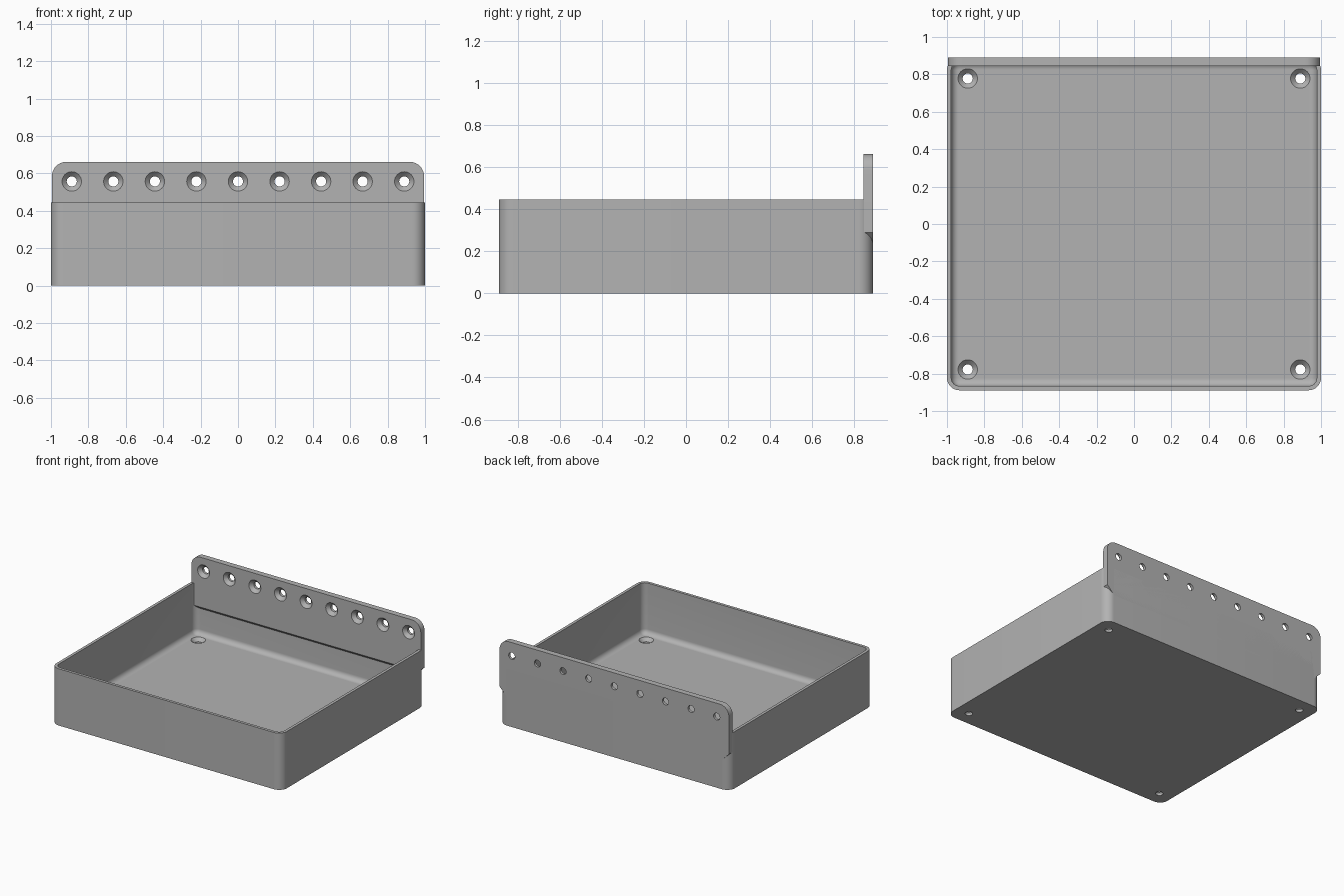
import bpy
import bmesh
from math import sin, cos, pi, radians
from mathutils import Matrix

if "Cube" in bpy.data.objects:
    bpy.data.objects.remove(bpy.data.objects["Cube"], do_unlink=True)

HX, HY, HEIGHT = 1.0, 0.889, 0.445     # tray half sizes and height
WALL, FLOOR, RADIUS, FILLET = 0.0225, 0.0445, 0.067, 0.04
PLATE = 0.0455                         # plate thickness
TOP, LOW = 0.662, 0.225                # plate top and bottom

grey = bpy.data.materials.new("plain_grey")
grey.use_nodes = True
colour = (0.45, 0.45, 0.45, 1)
grey.diffuse_color = colour
grey.node_tree.nodes["Principled BSDF"].inputs["Base Color"].default_value = colour


def make_object(name, bm):
    bmesh.ops.recalc_face_normals(bm, faces=bm.faces)
    mesh = bpy.data.meshes.new(name)
    bm.to_mesh(mesh)
    bm.free()
    obj = bpy.data.objects.new(name, mesh)
    bpy.context.collection.objects.link(obj)
    mesh.materials.append(grey)
    return obj


def arc(cx, cy, r, start, steps=10):
    """Quarter circle, counter-clockwise from the start angle."""
    return [(cx + r * cos(start + pi / 2 * i / steps),
             cy + r * sin(start + pi / 2 * i / steps)) for i in range(steps + 1)]


def rounded_loop(bm, inset, z):
    """Rounded rectangle, moved inward from the tray outline."""
    r = RADIUS - inset
    cx, cy = HX - RADIUS, HY - RADIUS
    corners = ((cx, cy), (-cx, cy), (-cx, -cy), (cx, -cy))
    return [bm.verts.new((x, y, z)) for k, (px, py) in enumerate(corners)
            for x, y in arc(px, py, r, k * pi / 2)]


def countersink(bm, matrix, depth):
    """Screw hole cutter: wide at the local top, narrow at the bottom."""
    profile = ((0.052, 0.02), (0.052, 0), (0.027, -0.025), (0.027, -depth - 0.02))
    rings = [[bm.verts.new(matrix @ Matrix.Rotation(2 * pi * i / 32, 4, 'Z')
              @ Matrix.Translation((r, 0, z)).translation) for i in range(32)]
             for r, z in profile]
    bridge(bm, rings)


def bridge(bm, loops):
    """Skin successive loops and cap both ends."""
    for a, b in zip(loops, loops[1:]):
        for i in range(len(a)):
            j = (i + 1) % len(a)
            bm.faces.new((a[i], a[j], b[j], b[i]))
    bm.faces.new(loops[0])
    bm.faces.new(loops[-1])


def drill_and_smooth(obj, matrices, depth):
    bm = bmesh.new()
    for m in matrices:
        countersink(bm, m, depth)
    cutter = make_object("hole_cutter", bm)
    cutter.hide_render = True
    mod = obj.modifiers.new("holes", 'BOOLEAN')
    mod.operation = 'DIFFERENCE'
    mod.solver = 'EXACT'
    mod.object = cutter
    bpy.ops.object.select_all(action='DESELECT')
    bpy.context.view_layer.objects.active = obj
    obj.select_set(True)
    bpy.ops.object.modifier_apply(modifier=mod.name)
    bpy.data.objects.remove(cutter, do_unlink=True)
    bpy.ops.object.shade_smooth_by_angle(angle=radians(30))


# Open tray: outer wall, rim, inner wall and a filleted floor
bm = bmesh.new()
loops = [rounded_loop(bm, 0, 0), rounded_loop(bm, 0, HEIGHT),
         rounded_loop(bm, WALL, HEIGHT)]
for i in range(9):
    a = pi / 2 * i / 8
    loops.append(rounded_loop(bm, WALL + FILLET * (1 - cos(a)),
                              FLOOR + FILLET * (1 - sin(a))))
bridge(bm, loops)
tray = make_object("tray", bm)
drill_and_smooth(tray, [Matrix.Translation((sx * 0.889, sy * 0.778, FLOOR))
                        for sx in (-1, 1) for sy in (-1, 1)], FLOOR)

# Back mounting plate: rounded top corners, chamfered lower corners
half, r, cut = 0.995, 0.078, 0.065
right = [(half - cut, LOW), (half, LOW + cut)] + arc(half - r, TOP - r, r, 0)
outline = right + [(-x, z) for x, z in reversed(right)]
bm = bmesh.new()
back = [bm.verts.new((x, HY, z)) for x, z in outline]
front = [bm.verts.new((x, HY - PLATE, z)) for x, z in outline]
# Sloped underside that runs down into the tray's back wall
for v in front:
    if v.co.z < LOW + 0.01:
        v.co.z += PLATE
        v.co.x += PLATE if v.co.x > 0 else -PLATE
bridge(bm, [back, front])
plate = make_object("mounting_plate", bm)
facing = Matrix.Rotation(pi / 2, 4, 'X')
drill_and_smooth(plate, [Matrix.Translation((k * 0.2222, HY - PLATE, 0.557)) @ facing
                         for k in range(-4, 5)], PLATE)
